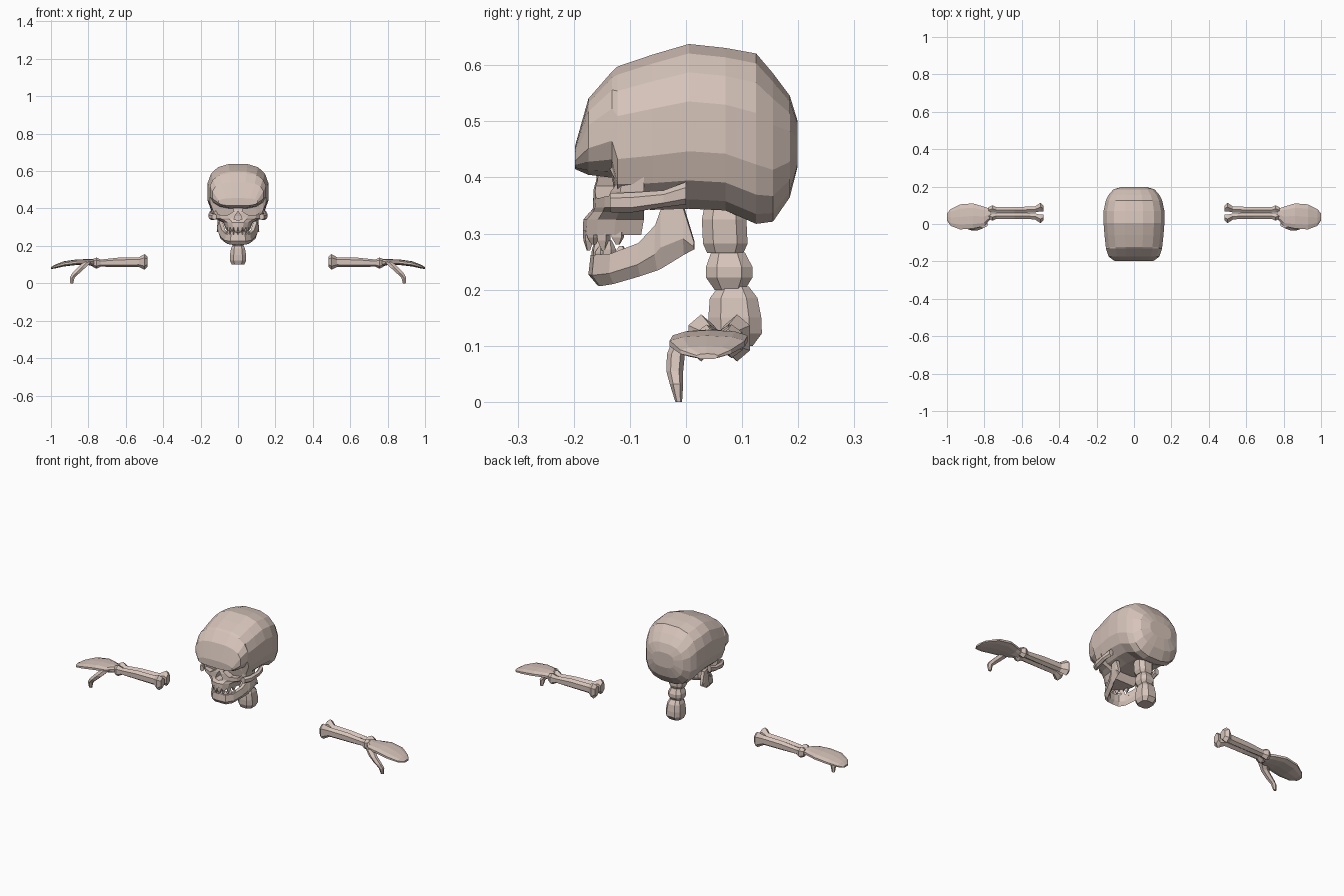
import bpy, bmesh, math
from mathutils import Vector

if "Cube" in bpy.data.objects:
    bpy.data.objects.remove(bpy.data.objects["Cube"])

bone = bpy.data.materials.new("bone")
bone.diffuse_color = (0.67, 0.55, 0.49, 1)
bone.use_nodes = True
bone.node_tree.nodes["Principled BSDF"].inputs["Base Color"].default_value = bone.diffuse_color


def finish(name, bm, mirror=False):
    bmesh.ops.recalc_face_normals(bm, faces=bm.faces)
    me = bpy.data.meshes.new(name)
    bm.to_mesh(me)
    bm.free()
    me.materials.append(bone)
    ob = bpy.data.objects.new(name, me)
    bpy.context.collection.objects.link(ob)
    if mirror:
        ob.modifiers.new("mirror", 'MIRROR')
    return ob


def skin(bm, rings, caps=True):
    vs = [[bm.verts.new(p) for p in r] for r in rings]
    n = len(vs[0])
    for a, b in zip(vs, vs[1:]):
        for i in range(n):
            j = (i + 1) % n
            bm.faces.new((a[i], a[j], b[j], b[i]))
    if caps:
        bm.faces.new(vs[0])
        bm.faces.new(vs[-1])


def loft(name, axis, sections, n=8, p=2.0, mirror=False):
    """Sections are (position on axis, centre, half size, centre, half size)."""
    rings = []
    for s, c1, h1, c2, h2 in sections:
        ring = []
        for i in range(n):
            t = 2 * math.pi * (i + 0.5) / n
            c, d = math.cos(t), math.sin(t)
            u = c1 + h1 * math.copysign(abs(c) ** (2 / p), c)
            v = c2 + h2 * math.copysign(abs(d) ** (2 / p), d)
            ring.append({'x': (s, u, v), 'y': (u, s, v), 'z': (u, v, s)}[axis])
        rings.append(ring)
    bm = bmesh.new()
    skin(bm, rings)
    return finish(name, bm, mirror)


# Cranium: slices from brow to back, (y, half width, bottom, top)
slices = [(-.198, .105, .415, .455), (-.174, .138, .405, .54),
          (-.132, .152, .40, .588), (-.122, .153, .345, .597),
          (-.06, .160, .343, .618), (.005, .165, .345, .637),
          (.07, .165, .342, .63), (.125, .153, .318, .62),
          (.155, .138, .322, .585), (.185, .112, .365, .545),
          (.199, .065, .42, .50)]
loft("cranium", 'y', [(y, 0, w, (a + b) / 2, (b - a) / 2 * 1.02)
                      for y, w, a, b in slices], n=16, p=2.7)

# Face: half-round layers, (z, half width, front, back)
bm = bmesh.new()
rings = []
for z, w, front, back in [(.297, .068, -.184, -.08), (.325, .08, -.183, -.075),
                          (.338, .105, -.172, -.075), (.346, .132, -.168, -.075),
                          (.375, .140, -.166, -.075), (.395, .142, -.160, -.075),
                          (.43, .145, -.158, -.075)]:
    ring = []
    for i in range(9):
        t = math.pi * i / 8
        ring.append((w * math.cos(t), back + (front - back) * math.sin(t) ** .8, z))
    rings.append(ring)
skin(bm, rings)
face = finish("face", bm)

# Eye socket and nose openings
eye_shape = [(.022, .385), (.03, .412), (.065, .422), (.105, .415),
             (.12, .39), (.105, .367), (.06, .362)]
nose_shape = [(0, .385), (.014, .365), (.022, .342), (0, .337), (-.022, .342), (-.014, .365)]


def cutter(name, outline, depth):
    b = bmesh.new()
    skin(b, [[(x, y, z) for x, z in outline] for y in (-.25, depth)])
    ob = finish(name, b)
    ob.hide_render = True
    ob.hide_viewport = True
    ob.display_type = 'WIRE'
    m = face.modifiers.new(name, 'BOOLEAN')
    m.operation = 'DIFFERENCE'
    m.solver = 'EXACT'
    m.object = ob


cutter("eye_cutter_right", eye_shape, -.10)
cutter("eye_cutter_left", [(-x, z) for x, z in eye_shape], -.10)
cutter("nose_cutter", nose_shape, -.125)

# Cheek arches running back to the temples
loft("cheek_arch", 'y', [(-.135, .126, .014, .355, .017), (-.10, .142, .013, .355, .018),
                         (-.04, .148, .012, .362, .015), (.0, .142, .012, .372, .02)],
     n=6, mirror=True)

# Lower jaw: upright bar swept from chin to hinge, (x, y, bottom, top, thickness)
path = [(0, -.170, .208, .262, .024), (.038, -.164, .206, .262, .024),
        (.066, -.135, .210, .264, .022), (.086, -.085, .224, .283, .020),
        (.097, -.055, .234, .315, .020), (.102, -.045, .238, .343, .018),
        (.108, -.005, .262, .345, .018), (.110, .014, .272, .285, .014)]
bm = bmesh.new()
rings = []
for i, (x, y, a, b, t) in enumerate(path):
    q0, q1 = path[max(i - 1, 0)], path[min(i + 1, len(path) - 1)]
    d = Vector((q1[0] - q0[0], q1[1] - q0[1], 0)).normalized()
    if i == 0:
        d = Vector((1, 0, 0))
    out = Vector((d.y, -d.x, 0))
    c = Vector((x, y, 0))
    m = a * .65 + b * .35
    outer, inner = c, c - out * t
    low = c - out * t * .5
    rings.append([outer + Vector((0, 0, b)), outer + out * .004 + Vector((0, 0, m)),
                  low + Vector((0, 0, a)), inner + Vector((0, 0, m)),
                  inner + Vector((0, 0, b))])
# open at the centre line, closed at the hinge
skin(bm, rings, caps=False)
bm.verts.ensure_lookup_table()
bm.faces.new(bm.verts[-5:])
for v in bm.verts[:5]:
    v.co.x = 0
finish("lower_jaw", bm, mirror=True)


# Teeth: tapered wedges around each arch
def teeth(name, root, tip, w, front, back, angles):
    b = bmesh.new()
    for k, deg in enumerate(angles):
        t = math.radians(deg)
        c = Vector((w * math.sin(t), back + (front - back) * math.cos(t), 0))
        u = Vector((w * math.cos(t), -(front - back) * math.sin(t), 0)).normalized()
        v = Vector((-u.y, u.x, 0))
        end = tip if k % 2 == 0 else tip * .7 + root * .3
        skin(b, [[c + u * s * i + v * s * .8 * j + Vector((0, 0, z))
                  for i, j in ((-1, -1), (1, -1), (1, 1), (-1, 1))]
                 for z, s in ((root, .010), (root * .5 + end * .5, .009), (end, .003))])
    finish(name, b, mirror=True)


teeth("upper_teeth", .305, .270, .062, -.175, -.085, (9, 28, 47, 66))
teeth("lower_teeth", .255, .288, .064, -.160, -.085, (9, 28, 47, 66))

# Neck bones, (z, half width, y centre, half depth)
for name, secs in {
    "upper_neck_bone": [(.355, .036, .07, .038), (.325, .044, .068, .042),
                        (.282, .042, .07, .042), (.265, .034, .07, .034)],
    "middle_neck_bone": [(.266, .030, .075, .032), (.240, .042, .077, .044),
                         (.222, .042, .077, .044), (.199, .030, .078, .028)],
    "lower_neck_bone": [(.206, .030, .085, .028), (.185, .040, .085, .045),
                        (.150, .046, .087, .050), (.122, .046, .088, .050),
                        (.100, .036, .085, .036)]}.items():
    loft(name, 'z', [(z, 0, w, y, d) for z, w, y, d in secs], n=8, p=2.8)

# Forearm bones lie side by side, flared at elbow and wrist
shaft = [(.484, .024, .018, .115, .028), (.500, .032, .026, .114, .042),
         (.530, .018, .018, .113, .026), (.640, .016, .019, .112, .025),
         (.735, .016, .017, .108, .019), (.757, .022, .022, .108, .030),
         (.778, .016, .016, .109, .020)]
for name, side in (("forearm_bone_front", -1), ("forearm_bone_back", 1)):
    loft(name, 'x', [(x, .059 + side * off, hy, z, hz) for x, off, hy, z, hz in shaft],
         n=6, p=2.2, mirror=True)

# Hand: flat mitt curving down to the finger tips
loft("hand", 'x', [(.765, .055, .026, .109, .020), (.80, .040, .054, .113, .016),
                   (.86, .043, .070, .113, .015), (.93, .038, .070, .104, .014),
                   (.98, .035, .047, .089, .010), (1.0, .038, .020, .081, .005)],
     n=10, p=2.3, mirror=True)

# Thumb hanging below the palm
loft("thumb", 'z', [(.115, .805, .025, .0, .022), (.085, .835, .024, -.018, .016),
                    (.055, .866, .022, -.020, .015), (.032, .886, .015, -.017, .012),
                    (.0, .889, .009, -.013, .006)], n=6, mirror=True)
